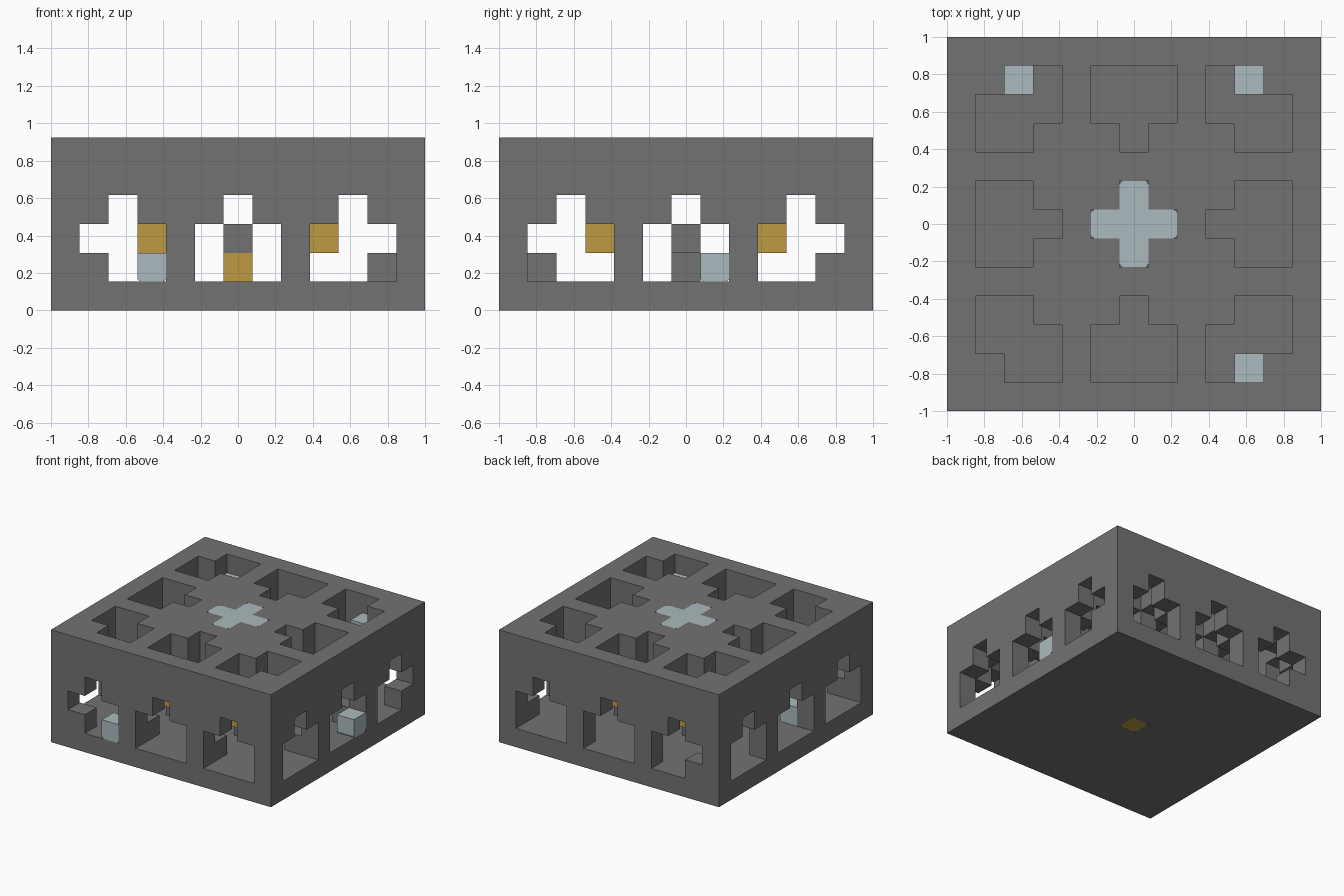
import bpy, bmesh
from itertools import product
from mathutils import Vector

if "Cube" in bpy.data.objects:
    bpy.data.objects.remove(bpy.data.objects["Cube"])

N, H = 13, 6              # block size in unit cells
U = 2 / N                 # cell edge
ROOMS = (2, 6, 10)        # room centres
WALLS = (0, 4, 8, 12)


def material(name, rgb):
    mat = bpy.data.materials.new(name)
    mat.use_nodes = True
    mat.diffuse_color = (*rgb, 1)
    mat.node_tree.nodes["Principled BSDF"].inputs["Base Color"].default_value = (*rgb, 1)
    return mat


GREY = material("grey", (0.17, 0.17, 0.17))
PALE = material("pale blue", (0.41, 0.49, 0.51))
GOLD = material("gold", (0.52, 0.33, 0.055))


def cell_solid(name, cells, mat, round_axis=None):
    """Outer skin of a set of unit cells, optionally rounding edges along one axis."""
    cells = set(cells)
    bm = bmesh.new()
    verts = {}

    def corner(p):
        if p not in verts:
            verts[p] = bm.verts.new((p[0] * U - 1, p[1] * U - 1, p[2] * U))
        return verts[p]

    for cell in cells:
        for axis, side in product(range(3), (0, 1)):
            beside = list(cell)
            beside[axis] += 2 * side - 1
            if tuple(beside) in cells:
                continue
            loop = []
            for a, b in ((0, 0), (1, 0), (1, 1), (0, 1)):
                p = list(cell)
                p[axis] += side
                p[(axis + 1) % 3] += a
                p[(axis + 2) % 3] += b
                loop.append(corner(tuple(p)))
            bm.faces.new(loop if side else loop[::-1])
    bm.normal_update()

    if round_axis is not None:
        low = min(v.co.z for v in bm.verts) + U / 2
        direction = Vector([i == round_axis for i in range(3)])
        edges = [e for e in bm.edges
                 if abs((e.verts[0].co - e.verts[1].co).normalized().dot(direction)) > 0.9
                 and e.calc_face_angle_signed(0) > 1
                 and (round_axis == 2 or max(v.co.z for v in e.verts) < low)]
        bmesh.ops.bevel(bm, geom=edges, offset=0.02, segments=3, profile=0.5,
                        affect='EDGES')

    mesh = bpy.data.meshes.new(name)
    bm.to_mesh(mesh)
    bm.free()
    mesh.materials.append(mat)
    obj = bpy.data.objects.new(name, mesh)
    bpy.context.collection.objects.link(obj)
    return obj


hollow = set()

# Nine rooms
for cx, cy in product(ROOMS, ROOMS):
    for dx, dy, z in product((-1, 0, 1), (-1, 0, 1), (1, 2, 3)):
        hollow.add((cx + dx, cy + dy, z))

# Stepped openings through every wall, in both directions
for wall, c, d, z in product(WALLS, ROOMS, (-1, 0, 1), (1, 2, 3)):
    if z < 3 or d == 0:
        hollow.add((wall, c + d, z))
        hollow.add((c + d, wall, z))

# Roof shafts over the eight outer rooms
for cx, cy, dx, dy in product(ROOMS, ROOMS, (-1, 0, 1), (-1, 0, 1)):
    sx, sy = (cx - 6) // 4, (cy - 6) // 4
    if sx and sy:
        filled = dx * sx == dy * sy != 0
    elif sx:
        filled = dy != 0 and dx == -sx
    else:
        filled = dx != 0 and dy == -sy
    if (sx or sy) and not filled:
        hollow.update({(cx + dx, cy + dy, 4), (cx + dx, cy + dy, 5)})

# Cells that stay blocked in the walls
hollow -= {(1, 0, 1), (1, 12, 1), (12, 11, 1),
           (11, 4, 1), (11, 8, 1), (4, 1, 1), (8, 1, 1),
           (6, 4, 2), (6, 8, 2), (8, 6, 2), (4, 6, 2), (4, 6, 1)}

# Roof cross and floor plug seats
cross = [(6, 6, 5), (5, 6, 5), (7, 6, 5), (6, 5, 5), (6, 7, 5)]
hollow.update(cross)
hollow.add((6, 6, 0))

body = set(product(range(N), range(N), range(H))) - hollow
cell_solid("maze_block", body, GREY)

# Pale plugs
cell_solid("roof_cross", cross, PALE, 2)
cell_solid("front_wall_plug", [(3, 0, 1)], PALE, 1)
cell_solid("left_wall_plug", [(12, 7, 1)], PALE, 0)
cell_solid("inner_wall_plug", [(1, 4, 1)], PALE)
for x, y in ((2, 11), (10, 11), (10, 1)):
    cell_solid("shaft_plug", [(x, y, 4)], PALE)

# Gold plugs
cell_solid("floor_plug", [(6, 6, 0)], GOLD, 2)
for w in (4, 8):
    cell_solid("low_gold_plug", [(6, w, 1)], GOLD)
    for t in (3, 9):
        cell_solid("gold_plug_across", [(w, t, 2)], GOLD)
        cell_solid("gold_plug_along", [(t, w, 2)], GOLD)
